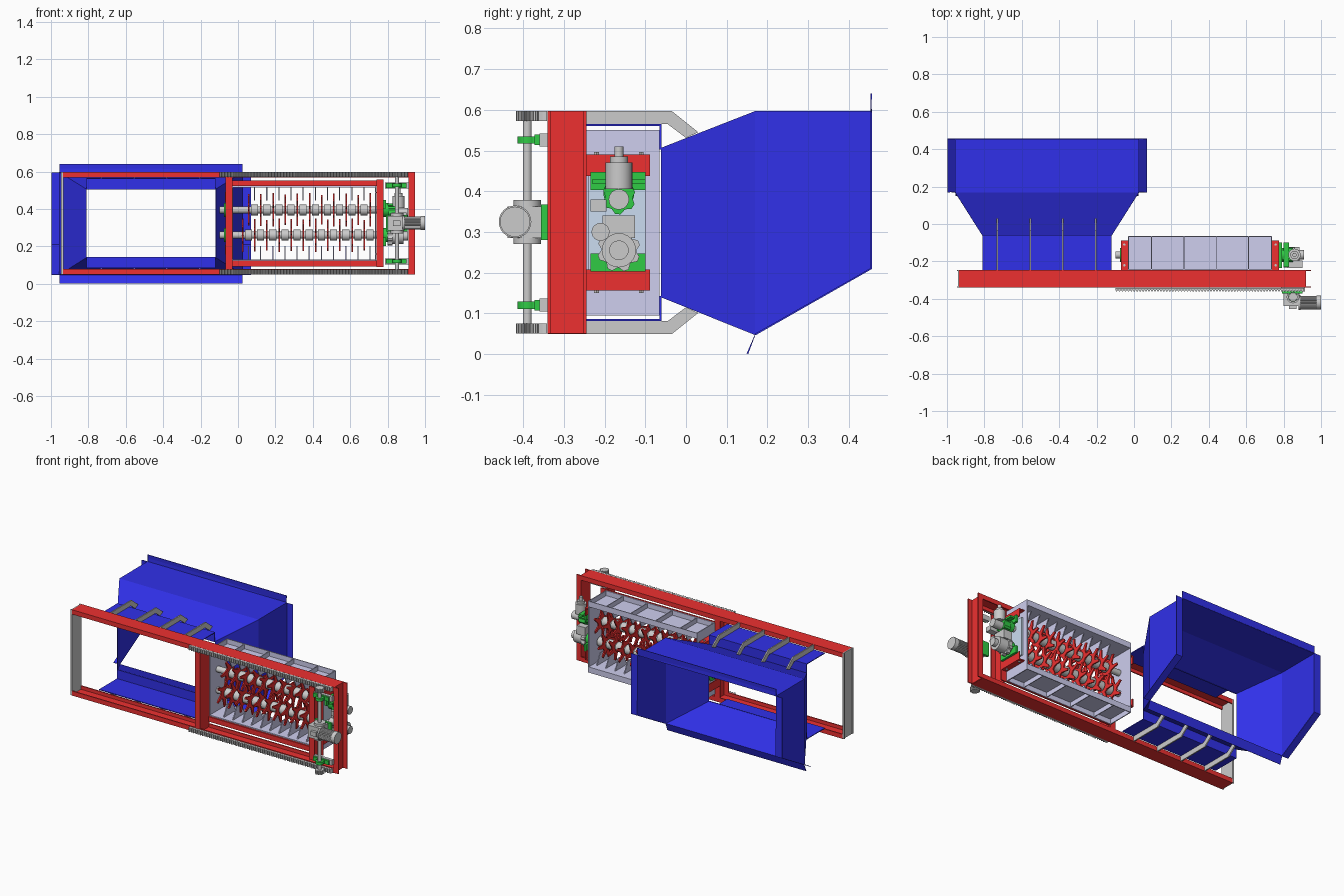
import bpy, bmesh, math

if "Cube" in bpy.data.objects:
    bpy.data.objects.remove(bpy.data.objects["Cube"])

ZC = 0.323                      # mirror height of the frame


def material(name, rgb):
    m = bpy.data.materials.new(name)
    m.diffuse_color = (*rgb, 1)
    m.use_nodes = True
    m.node_tree.nodes["Principled BSDF"].inputs["Base Color"].default_value = m.diffuse_color
    return m


BLUE = material("blue_paint", (0.03, 0.03, 0.82))
RED = material("red_paint", (0.85, 0.03, 0.03))
LILAC = material("lilac_paint", (0.62, 0.62, 0.86))
GREEN = material("green_paint", (0.03, 0.6, 0.06))
PALE = material("pale_blue_paint", (0.6, 0.72, 0.88))


def place(axis, u, v, w):
    return {'x': (w, u, v), 'y': (u, w, v), 'z': (u, v, w)}[axis]


def prism(pts, axis, a, b):
    n = len(pts)
    verts = [place(axis, u, v, w) for w in (a, b) for u, v in pts]
    faces = [tuple(range(n)), tuple(range(n, 2 * n))]
    faces += [(i, (i + 1) % n, (i + 1) % n + n, i + n) for i in range(n)]
    return verts, faces


def box(x0, x1, y0, y1, z0, z1):
    return prism([(x0, y0), (x1, y0), (x1, y1), (x0, y1)], 'z', z0, z1)


def cyl(u, v, r, axis, a, b, n=24):
    return prism([(u + r * math.cos(math.tau * i / n), v + r * math.sin(math.tau * i / n))
                  for i in range(n)], axis, a, b)


def toothed(u, v, r0, r1, n, axis, a, b):
    pts = []
    for i in range(n):
        for f, r in ((0, r0), (.3, r1), (.6, r1), (.9, r0)):
            t = math.tau * (i + f) / n
            pts.append((u + r * math.cos(t), v + r * math.sin(t)))
    return prism(pts, axis, a, b)


def flip(pts):
    return [(y, 2 * ZC - z) for y, z in pts]


def flip_box(x0, x1, y0, y1, z0, z1):
    return box(x0, x1, y0, y1, 2 * ZC - z1, 2 * ZC - z0)


def build(name, parts, mat=None, smooth=False, sheet=0):
    bm = bmesh.new()
    for verts, faces in parts:
        vs = [bm.verts.new(v) for v in verts]
        for f in faces:
            bm.faces.new([vs[i] for i in f])
    if sheet:
        bmesh.ops.remove_doubles(bm, verts=bm.verts, dist=1e-5)
    bmesh.ops.recalc_face_normals(bm, faces=bm.faces)
    me = bpy.data.meshes.new(name)
    bm.to_mesh(me)
    bm.free()
    ob = bpy.data.objects.new(name, me)
    bpy.context.collection.objects.link(ob)
    if mat:
        me.materials.append(mat)
    if sheet:
        mod = ob.modifiers.new("thickness", 'SOLIDIFY')
        mod.thickness, mod.offset = sheet, 0
    if smooth:
        bpy.ops.object.select_all(action='DESELECT')
        ob.select_set(True)
        bpy.context.view_layer.objects.active = ob
        bpy.ops.object.shade_smooth_by_angle(angle=math.radians(35))
    return ob


def quad(*p):
    return list(p), [tuple(range(len(p)))]


# Main frame: long channels, end channel, cross members, grey end plate
rail = [(-.34, .597), (-.245, .597), (-.245, .568), (-.252, .568),
        (-.252, .59), (-.333, .59), (-.333, .568), (-.34, .568)]
build("long_rails", [prism(p, 'x', -.935, .915) for p in (rail, flip(rail))], RED)
U = lambda w, e, t=.007: [(w, -.34), (e, -.34), (e, -.34 + t), (w + math.copysign(t, e - w), -.34 + t),
                          (w + math.copysign(t, e - w), -.245 - t), (e, -.245 - t), (e, -.245), (w, -.245)]
build("end_channel", [prism(U(.912, .947), 'z', .05, .597)], RED)
build("cross_members", [prism(U(-.03, -.067), 'z', .057, .59),
                        prism(U(.74, .777), 'z', .09, .557)], RED)
build("left_end_plate", [prism(U(-.934, -.946), 'z', .05, .597)])

# Toothed racks on the front of the rails
rack = [(-.1, -.341)]
N = 64
for i in range(N):
    x = -.1 + 1.01 * i / N
    rack += [(x, -.352), (x + .005, -.362), (x + .009, -.362), (x + .014, -.352)]
rack.append((.91, -.341))
build("racks", [prism(rack, 'z', z, z + .025) for z in (.05, .572)])

# Feed hopper: tapered funnel, top sheet and sloped cheeks
L, R, l, r = -.955, .025, -.81, -.12
T, B, t, b = .595, .048, .505, .141
up = [(L, .17, B), (R, .17, B), (R, .17, T), (L, .17, T)]
lo = [(l, -.06, b), (r, -.06, b), (r, -.06, t), (l, -.06, t)]
parts = [quad(lo[i], lo[(i + 1) % 4], up[(i + 1) % 4], up[i]) for i in range(4)]
parts += [quad((x, .17, B), (x, .455, .21), (x, .455, T), (x, .17, T)) for x in (L, R)]
parts.append(quad((L, .17, T), (R, .17, T), (R, .455, T), (L, .455, T)))
build("hopper", parts, BLUE, sheet=.005)
lips = [quad((L, .455, T), (R, .455, T), (R, .455, .64), (L, .455, .64)),
        quad((L, .17, B), (R, .17, B), (R, .151, .001), (L, .151, .001))]
for x, o in ((L, -.998), (R, .07)):
    lips.append(quad((x, .17, B), (o, .17, B), (o, .455, .21), (x, .455, .21)))
    lips.append(quad((x, .455, .21), (o, .455, .21), (o, .455, T), (x, .455, T)))
build("hopper_lips", lips, BLUE, sheet=.004)

# Chute sheets below the funnel and their bent ribs
build("chute_sheets", [f(l, r, *s) for f in (box, flip_box)
                       for s in ((-.245, -.06, .56, .565), (-.065, -.06, .503, .565))], BLUE)
rib = [(-.245, .565), (-.245, .597), (-.035, .597), (.03, .545), (0, .531), (-.045, .565)]
build("chute_ribs", [prism(p, 'x', x - .004, x + .004)
                     for x in (-.73, -.555, -.38, -.205) for p in (rib, flip(rib))])

# Cutting chamber
parts = [box(x, x + .006, -.245, -.065, .095, .551) for x in (-.033, .732)]
for f in (box, flip_box):
    parts.append(f(-.03, .735, -.245, -.065, .515, .52))
    parts.append(f(-.03, .735, -.07, -.065, .52, .551))
    parts.append(f(-.03, .735, -.245, -.24, .52, .551))
    parts += [f(x, x + .005, -.24, -.07, .52, .549) for x in (.09, .265, .44, .61)]
build("cutting_chamber", parts, LILAC)
build("chamber_front_bars", [f(-.03, .74, -.256, -.245, .522, .553) for f in (box, flip_box)], RED)

# End brackets with bolts, and pale bearing plates
parts, bolts = [], []
for x0, x1, xp in ((-.07, -.033, -.07), (.738, .776, .77)):
    for f in (box, flip_box):
        parts += [f(x0, x1, -.245, -.088, .484, .49), f(xp, xp + .006, -.245, -.088, .438, .49)]
    for y in (-.22, -.11):
        bolts += [cyl((x0 + x1) / 2, y, .007, 'z', z, z + .006, 6) for z in (.15, .49)]
build("end_brackets", parts, RED)
build("bracket_bolts", bolts)
build("bearing_plates", [box(x, x + .01, -.24, -.1, .2, .445) for x in (-.045, .74)], PALE)

# Two cutter shafts with spacers and hooked discs, plus fixed combs
SY = -.165
shafts, discs, combs = [], [], []
for k, z in enumerate((.26, .395)):
    shafts.append(cyl(SY, z, .019, 'x', -.1, .80))
    for i in range(11):
        x = .025 + .065 * i + .0325 * k
        turn = .37 * i + .5 * k
        pts = [(SY + q * math.cos(a + turn + math.tau * j / 6), z + q * math.sin(a + turn + math.tau * j / 6))
               for j in range(6) for a, q in ((0, .045), (.4, .09), (.55, .084), (.62, .045))]
        discs.append(prism(pts, 'x', x - .004, x + .004))
        if x < .7:
            shafts.append(cyl(SY, z, .03, 'x', x + .012, x + .05, 20))
            tooth = [(-.225, .518), (-.105, .518), (-.14, .445), (-.19, .445)]
            combs.append(prism(tooth if k else flip(tooth), 'x', x + .028, x + .034))
build("cutter_shafts", shafts, smooth=True)
build("cutter_discs", discs, RED)
build("fixed_combs", combs, LILAC)

# Shaft bearings and the chamber gear drive
build("shaft_bearings", [cyl(SY, z, .038, 'x', x, x + .03) for x in (-.075, .775) for z in (.26, .395)]
      + [box(.775, .79, -.235, -.1, z - .022, z + .022) for z in (.225, .425)], GREEN, True)
build("chamber_gearbox", [toothed(SY, .255, .043, .053, 8, 'x', .80, .825),
                          cyl(SY, .255, .042, 'x', .825, .885), cyl(SY, .255, .024, 'x', .885, .91),
                          cyl(-.21, .30, .022, 'x', .80, .875), box(.80, .86, -.205, -.125, .285, .34)],
      smooth=True)
build("chamber_motor", [cyl(.858, SY, .033, 'z', .405, .47), cyl(.858, SY, .022, 'z', .47, .485),
                        cyl(.858, SY, .011, 'z', .485, .51), cyl(SY, .38, .025, 'x', .82, .91),
                        box(.82, .9, -.235, -.195, .35, .38)], smooth=True)
build("motor_mount", [toothed(SY, .385, .034, .042, 6, 'x', .805, .85),
                      box(.80, .83, -.23, -.1, .418, .43)], GREEN)

# Travel drive: cross shaft, pinions, pillow blocks, geared motor
DX, DY = .85, -.39
build("drive_shaft", [cyl(DX, DY, .011, 'z', .06, .59)], smooth=True)
build("pinions", [toothed(DX, DY, .022, .028, 18, 'z', z, z + .025) for z in (.05, .572)])
parts = []
for z in (.12, .526):
    parts += [cyl(DX, DY, .024, 'z', z - .009, z + .009), box(.79, .9, -.372, -.36, z - .013, z + .013),
              box(.83, .87, -.385, -.365, z - .009, z + .009)]
build("pillow_blocks", parts, GREEN, True)
build("block_supports", [box(.785, .915, -.36, -.34, z - .016, z + .016) for z in (.12, .526)])
build("drive_gearbox", [box(.80, .885, -.438, -.352, .285, .363), cyl(DX, DY, .034, 'z', .27, .378),
                        box(.83, .87, -.455, -.435, .31, .338)], smooth=True)
build("gearbox_mount", [box(.79, .905, -.356, -.34, .28, .368)], GREEN)
build("drive_motor", [cyl(-.42, .325, .04, 'x', .88, .89), toothed(-.42, .325, .032, .036, 24, 'x', .89, .975),
                      cyl(-.42, .325, .037, 'x', .975, 1.0)], smooth=True)
